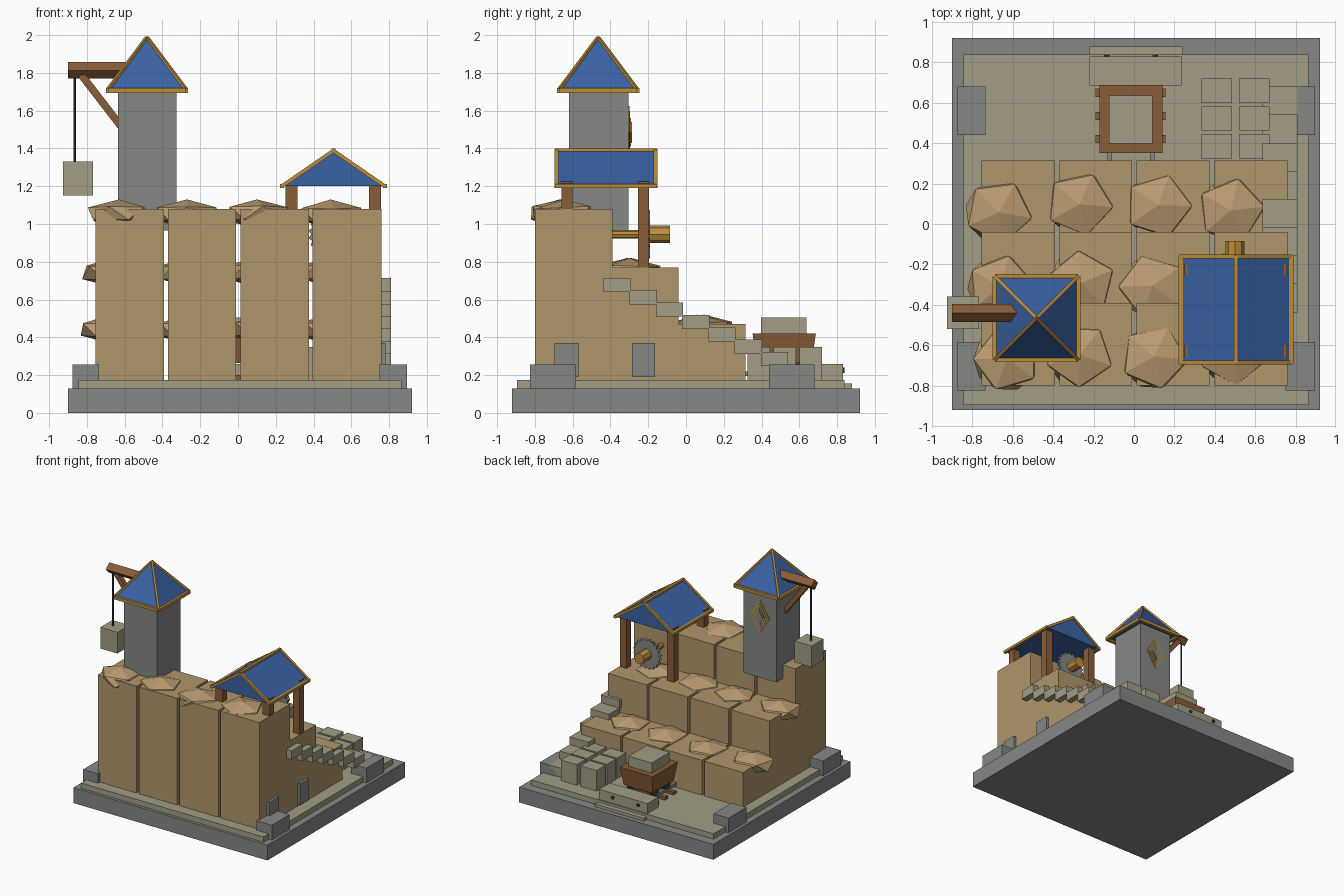
import bpy, bmesh, math, random
from mathutils import Vector, Matrix

if "Cube" in bpy.data.objects:
    bpy.data.objects.remove(bpy.data.objects["Cube"])
random.seed(4)


def material(name, rgb):
    lin = [((c / 255 + 0.055) / 1.055) ** 2.4 for c in rgb] + [1]
    m = bpy.data.materials.new(name)
    m.use_nodes = True
    m.diffuse_color = lin
    m.node_tree.nodes["Principled BSDF"].inputs["Base Color"].default_value = lin
    return m


SAND = material("sandstone", (176, 150, 107))
ROCK = material("loose rock", (186, 156, 113))
GREY = material("grey stone", (133, 136, 131))
PALE = material("pale stone", (162, 157, 134))
BLUE = material("blue roof", (58, 98, 164))
GOLD = material("gold trim", (190, 142, 58))
WOOD = material("brown wood", (137, 93, 57))
DARK = material("dark iron", (66, 65, 64))


def finish(name, bm, mat):
    bmesh.ops.recalc_face_normals(bm, faces=bm.faces)
    mesh = bpy.data.meshes.new(name)
    bm.to_mesh(mesh)
    bm.free()
    mesh.materials.append(mat)
    ob = bpy.data.objects.new(name, mesh)
    bpy.context.scene.collection.objects.link(ob)
    return ob


def box(name, x, y, z, mat):
    bm = bmesh.new()
    bmesh.ops.create_cube(bm, size=1)
    for v in bm.verts:
        v.co = [lo + (c + 0.5) * (hi - lo) for c, (lo, hi) in zip(v.co, (x, y, z))]
    return finish(name, bm, mat)


def bar(name, a, b, radius, mat, sides=4, turn=math.pi / 4):
    # straight rod between two points
    a, b = Vector(a), Vector(b)
    bm = bmesh.new()
    bmesh.ops.create_cone(bm, cap_ends=True, segments=sides, radius1=radius,
                          radius2=radius, depth=(b - a).length)
    aim = (b - a).to_track_quat("Z", "Y").to_matrix().to_4x4()
    bm.transform(Matrix.Translation((a + b) / 2) @ aim @ Matrix.Rotation(turn, 4, "Z"))
    return finish(name, bm, mat)


def slab(name, points, y, mat):
    # outline in the x-z plane, extruded along y
    bm = bmesh.new()
    face = bm.faces.new([bm.verts.new((px, y[0], pz)) for px, pz in points])
    out = bmesh.ops.extrude_face_region(bm, geom=[face])["geom"]
    for v in out:
        if isinstance(v, bmesh.types.BMVert):
            v.co.y = y[1]
    return finish(name, bm, mat)


# ground
box("base", (-0.9, 0.92), (-0.92, 0.92), (0, 0.13), GREY)
box("paving", (-0.845, 0.865), (-0.895, 0.84), (0.13, 0.175), PALE)
for x in ((-0.875, -0.735), (0.75, 0.895)):
    for y in ((-0.825, -0.585), (0.44, 0.68)):
        box("corner_block", x, y, (0.13, 0.255), GREY)

# terraces of stone columns
rows = [((-0.8, -0.39), 1.08), ((-0.39, -0.04), 0.77), ((-0.04, 0.315), 0.47)]
columns = [(-0.755, -0.392), (-0.37, -0.01), (0.012, 0.375), (0.395, 0.76)]
for y, top in rows:
    for x in columns:
        box("terrace_column", x, y, (0.17, top), SAND)

# faceted rocks, one on each column
spots = [[(-0.63, -0.67), (-0.27, -0.65), (0.1, -0.66), (0.49, -0.64)],
         [(-0.66, -0.31), (-0.26, -0.29), (0.09, -0.31), (0.48, -0.3)],
         [(-0.67, 0.06), (-0.27, 0.1), (0.12, 0.09), (0.48, 0.07)]]
for (y, top), line in zip(rows, spots):
    for cx, cy in line:
        bm = bmesh.new()
        bmesh.ops.create_icosphere(bm, subdivisions=1, radius=1)
        bm.transform(Matrix.Translation((cx, cy, top - 0.027))
                     @ Matrix.Rotation(random.uniform(-0.06, 0.06), 4, "X")
                     @ Matrix.Diagonal((0.185, 0.175, 0.077, 1))
                     @ Matrix.Rotation(random.uniform(0, 6), 4, "Z"))
        finish("loose_rock", bm, ROCK)

# side stairs and wall plates
for i in range(8):
    y, z = -0.437 + 0.139 * i, 0.715 - 0.0655 * i
    box("stair_step", (0.635, 0.81), (y, y + 0.144), (max(z - 0.075, 0.17), z), PALE)
for y in ((-0.695, -0.57), (-0.285, -0.165)):
    box("wall_plate", (0.7, 0.782), y, (0.19, 0.37), GREY)

# tower with pyramid roof
tx, ty, half = -0.482, -0.465, 0.205
box("tower", (-0.635, -0.325), (-0.62, -0.305), (0.965, 1.71), GREY)
bm = bmesh.new()
bmesh.ops.create_cone(bm, cap_ends=True, segments=4, radius1=half * math.sqrt(2),
                      radius2=0, depth=0.28)
bm.transform(Matrix.Translation((tx, ty, 1.85)) @ Matrix.Rotation(math.pi / 4, 4, "Z"))
finish("tower_roof", bm, BLUE)
corners = [(tx + sx * half, ty + sy * half, 1.707)
           for sx, sy in ((-1, -1), (1, -1), (1, 1), (-1, 1))]
for i, c in enumerate(corners):
    bar("tower_eave_trim", c, corners[i - 1], 0.018, GOLD)
    bar("tower_hip_trim", (c[0], c[1], 1.715), (tx, ty, 1.988), 0.011, GOLD)


# diamond window on the back of the tower
def diamond(w, h):
    return [(tx - w, 1.485), (tx, 1.485 - h), (tx + w, 1.485), (tx, 1.485 + h)]


slab("window_frame", diamond(0.09, 0.14), (-0.306, -0.299), GOLD)
slab("window_recess", diamond(0.072, 0.112), (-0.3, -0.296), GREY)
slab("window_inner_frame", diamond(0.05, 0.075), (-0.297, -0.291), GOLD)
slab("window_pane", diamond(0.036, 0.055), (-0.292, -0.286), GREY)

# crane
bar("crane_beam", (-0.9, -0.44, 1.813), (-0.5, -0.44, 1.813), 0.044, WOOD, turn=0)
bar("crane_brace", (-0.83, -0.44, 1.79), (-0.61, -0.44, 1.505), 0.028, WOOD)
bar("crane_rope", (-0.865, -0.44, 1.32), (-0.865, -0.44, 1.78), 0.007, DARK, 6)
box("hanging_block", (-0.927, -0.767), (-0.52, -0.36), (1.15, 1.33), PALE)

# open shelter with gable roof
left, right, ridge, front, back = 0.232, 0.778, 0.505, -0.685, -0.162
slab("shelter_roof", [(left, 1.2), (right, 1.2), (ridge, 1.39)], (front, back), BLUE)
for x in (0.283, 0.725):
    for y, foot in ((-0.63, 1.07), (-0.225, 0.76)):
        box("shelter_post", (x - 0.032, x + 0.032), (y - 0.03, y + 0.03), (foot, 1.225), WOOD)
for x, z in ((left, 1.2), (right, 1.2), (ridge, 1.388)):
    bar("roof_edge_trim", (x, front - 0.008, z), (x, back + 0.008, z), 0.015, GOLD)
for y in (front, back):
    for x in (left, right):
        bar("gable_trim", (x, y, 1.2), (ridge, y, 1.388), 0.014, GOLD)

# saw blade on its axle
teeth = [(0.5 + r * math.cos(a), 0.945 + r * math.sin(a)) for a, r in
         ((i * math.pi / 20, 0.13 if i % 2 else 0.112) for i in range(40))]
slab("saw_blade", teeth, (-0.212, -0.19), GREY)
bar("saw_axle", (0.5, -0.39, 0.945), (0.5, -0.15, 0.945), 0.022, GOLD, 8)
bar("saw_hub", (0.5, -0.235, 0.945), (0.5, -0.085, 0.945), 0.046, GOLD, 8)

# rails, sleepers and stop block
for y in (0.42, 0.535, 0.65):
    box("sleeper", (-0.19, 0.155), (y - 0.02, y + 0.02), (0.17, 0.2), WOOD)
for x in (-0.12, 0.09):
    box("rail", (x - 0.012, x + 0.012), (0.31, 0.7), (0.195, 0.22), GREY)
    for y in (0.44, 0.6):
        bar("cart_wheel", (x - 0.014, y, 0.25), (x + 0.014, y, 0.25), 0.042, DARK, 10)
for x in (-0.135, 0.105):
    bar("stop_bolt", (x, 0.82, 0.225), (x, 0.84, 0.225), 0.014, DARK, 8)
box("stop_block", (-0.22, 0.235), (0.685, 0.83), (0.17, 0.26), PALE)
box("back_step", (-0.22, 0.24), (0.83, 0.88), (0.125, 0.155), PALE)

# mine cart with cargo
bm = bmesh.new()
bmesh.ops.create_cube(bm, size=1)
for v in bm.verts:
    s = 1 if v.co.z > 0 else 0.86
    v.co = (-0.015 + v.co.x * 0.31 * s, 0.52 + v.co.y * 0.335 * s, 0.342 + v.co.z * 0.155)
finish("cart_body", bm, WOOD)
box("cart_cargo", (-0.125, 0.092), (0.398, 0.637), (0.4, 0.505), PALE)

# stacked cut stones
for x in (0.335, 0.52):
    for y in (0.325, 0.462, 0.6):
        box("cut_stone", (x, x + 0.15), (y, y + 0.12), (0.17, 0.35), PALE)
